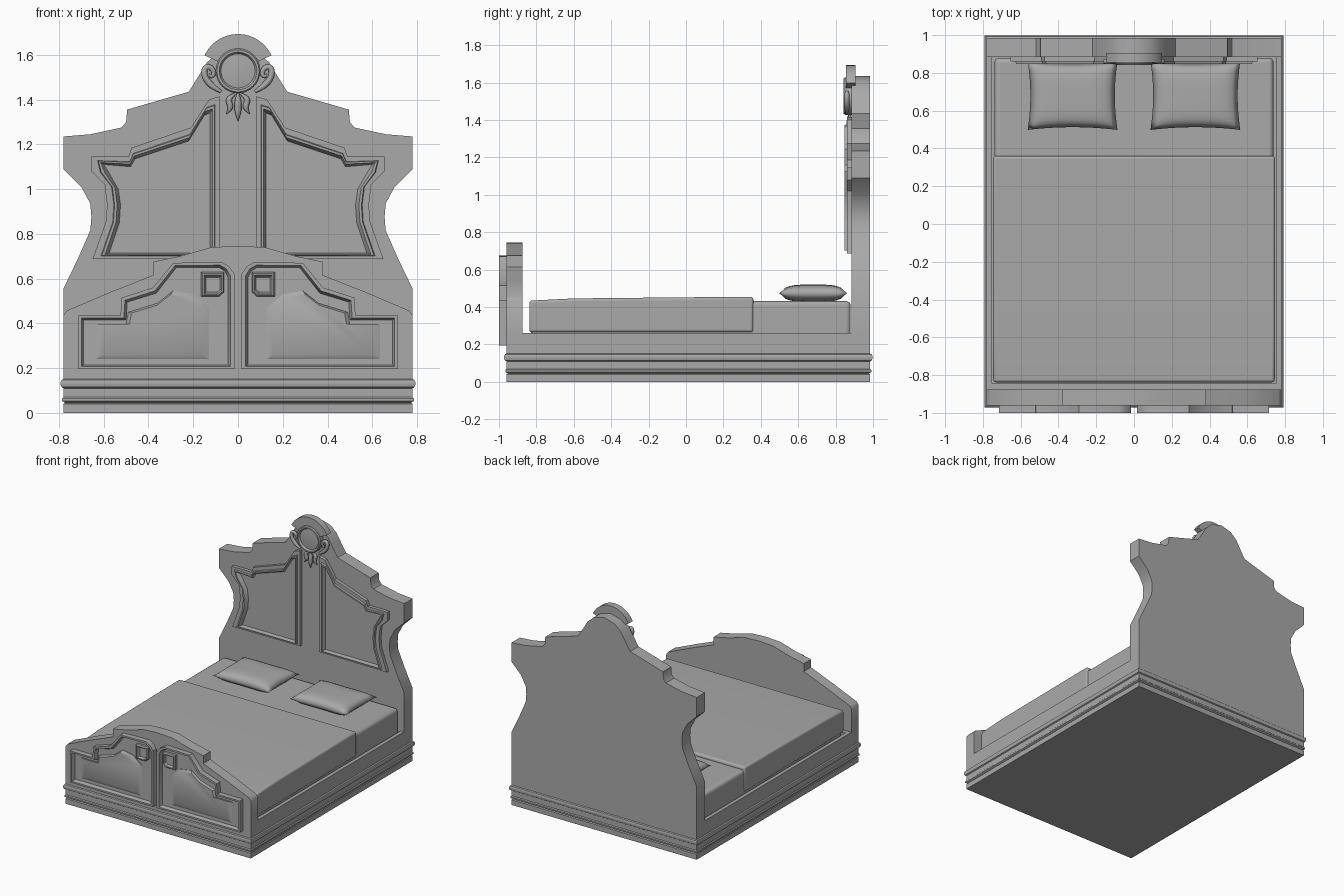
import bpy, bmesh, math
from mathutils import Vector

old = bpy.data.objects.get("Cube")
if old:
    bpy.data.objects.remove(old, do_unlink=True)

grey = bpy.data.materials.new("plain grey")
grey.use_nodes = True
grey.diffuse_color = (0.4, 0.4, 0.4, 1)
grey.node_tree.nodes["Principled BSDF"].inputs["Base Color"].default_value = (0.4, 0.4, 0.4, 1)


def finish(name, bm, mirror="", origin_z=0.0, bevel=0.0, angle=35):
    bmesh.ops.recalc_face_normals(bm, faces=bm.faces)
    mesh = bpy.data.meshes.new(name)
    bm.to_mesh(mesh)
    bm.free()
    mesh.materials.append(grey)
    ob = bpy.data.objects.new(name, mesh)
    bpy.context.collection.objects.link(ob)
    ob.location.z = origin_z
    bpy.ops.object.select_all(action="DESELECT")
    ob.select_set(True)
    bpy.context.view_layer.objects.active = ob
    bpy.ops.object.shade_smooth_by_angle(angle=math.radians(angle))
    if mirror:
        mod = ob.modifiers.new("mirror", "MIRROR")
        mod.use_axis = ["X" in mirror, "Y" in mirror, "Z" in mirror]
        mod.merge_threshold = 0.0005
    if bevel:
        mod = ob.modifiers.new("round", "BEVEL")
        mod.width, mod.segments = bevel, 4
    return ob


def loft(name, loops, **kw):
    """Join matching closed loops of points and cap both ends."""
    bm = bmesh.new()
    rings = [[bm.verts.new(p) for p in loop] for loop in loops]
    n = len(rings[0])
    for a, b in zip(rings, rings[1:]):
        for i in range(n):
            j = (i + 1) % n
            bm.faces.new((a[i], a[j], b[j], b[i]))
    bm.faces.new(rings[0])
    bm.faces.new(rings[-1])
    return finish(name, bm, **kw)


def at_y(pts, y):
    return [(x, y, z) for x, z in pts]


def slab(name, pts, front, back, **kw):
    return loft(name, [at_y(pts, front), at_y(pts, back)], **kw)


def symmetric(half):
    return half + [(-x, z) for x, z in reversed(half) if x > 0]


def shrink(pts, s):
    cx = sum(p[0] for p in pts) / len(pts)
    cz = sum(p[1] for p in pts) / len(pts)
    return [(cx + (x - cx) * s, cz + (z - cz) * s) for x, z in pts]


def moulding(name, outer, inner, profile, **kw):
    """Profile gives (fraction from outer to inner outline, depth y)."""
    loops = []
    for t, y in profile:
        loops.append([(a + (c - a) * t, y, b + (d - b) * t)
                      for (a, b), (c, d) in zip(outer, inner)])
    return loft(name, loops, mirror="X", **kw)


def rect(x, y0, y1, z):
    return [(-x, y0, z), (x, y0, z), (x, y1, z), (-x, y1, z)]


# Bed base with moulded plinth, side rails and mattress well
plinth = [(0, 0), (0, .04), (-.008, .045), (.006, .053), (.006, .064), (0, .07), (0, .11),
          (.008, .115), (.012, .125), (.012, .137), (.008, .147), (0, .152), (0, .26)]
loft("bed_base", [rect(.78 + o, -.96 - o, .985 + o, z) for o, z in plinth]
     + [rect(.752, -.845, .885, .26), rect(.752, -.845, .885, .2)])

# Headboard and footboard slabs
headboard = [(.78, .26), (.78, .555), (.715, .69), (.66, .815), (.655, .875), (.66, .935),
             (.70, 1.01), (.78, 1.09), (.78, 1.235), (.66, 1.245), (.52, 1.275), (.5, 1.30),
             (.495, 1.355), (.22, 1.435), (.17, 1.515), (.14, 1.565), (.09, 1.61), (0, 1.635)]
slab("headboard", symmetric(headboard), .885, .985)
footboard = [(.78, .26), (.78, .435), (.765, .457), (.57, .54), (.38, .615), (.38, .675),
             (.26, .70), (.12, .74), (0, .746)]
slab("footboard", symmetric(footboard), -.96, -.875)

# Headboard panels
outer = [(.08, .69), (.08, 1.415), (.13, 1.40), (.21, 1.275), (.475, 1.185), (.49, 1.145),
         (.655, 1.145), (.655, 1.08), (.595, 1.02), (.585, .93), (.59, .855), (.65, .687)]
inner = [(.125, .715), (.125, 1.34), (.15, 1.33), (.22, 1.215), (.46, 1.135), (.48, 1.10),
         (.60, 1.11), (.575, 1.07), (.535, 1.0), (.525, .93), (.53, .85), (.575, .715)]
moulding("headboard_panel", outer, inner,
         [(0, .89), (0, .86), (.5, .86), (.56, .847), (.75, .847), (1, .876)])

# Footboard panels: frame, raised field and corner rosette
outer = [(.015, .195), (.015, .62), (.04, .655), (.075, .675), (.29, .67),
         (.38, .56), (.52, .515), (.525, .435), (.715, .435), (.715, .195)]
inner = [(.045, .215), (.045, .605), (.06, .635), (.085, .65), (.275, .65),
         (.365, .535), (.495, .495), (.50, .415), (.69, .415), (.69, .215)]
moulding("footboard_panel", outer, inner,
         [(0, -.95), (0, -1), (.6, -1), (.75, -.99), (1, -.972)])
field = [(.13, .24), (.635, .24), (.635, .395), (.5, .395), (.49, .45),
         (.36, .49), (.29, .545), (.2, .53), (.13, .47)]
moulding("footboard_field", field, shrink(field, .88),
         [(0, -.965), (0, -.976), (1, -.988)])
rosette = [(.062, .54), (.062, .63), (.165, .63), (.165, .52), (.085, .52)]
moulding("corner_rosette", rosette, shrink(rosette, .6),
         [(0, -.965), (0, -.99), (.3, -.997), (.6, -.997), (1, -.978)])

# Crest arch over the headboard
steps = [math.radians(25 + 130 * i / 14) for i in range(15)]


def arc(r, angles):
    return [(r * math.cos(a), 1.528 + r * math.sin(a)) for a in angles]


slab("crest_arch", arc(.165, steps) + arc(.1, reversed(steps)), .855, .905)

# Round medallion
full = [math.tau * i / 32 for i in range(32)]
dish = [(.1, .89), (.1, .85), (.094, .842), (.084, .842), (.076, .855), (.03, .85)]
loft("medallion", [at_y(arc(r, full), y) for r, y in dish])


def sprig(name, pts, depth, y=.868):
    """Tapered carved strand; points are (x, z, thickness)."""
    cu = bpy.data.curves.new(name, "CURVE")
    cu.dimensions = "3D"
    cu.bevel_depth, cu.bevel_resolution, cu.use_fill_caps = depth, 2, True
    cu.resolution_u = 4
    sp = cu.splines.new("BEZIER")
    sp.bezier_points.add(len(pts) - 1)
    for bp, (x, z, r) in zip(sp.bezier_points, pts):
        bp.co = (x, y, z)
        bp.radius = r
        bp.handle_left_type = bp.handle_right_type = "AUTO"
    cu.materials.append(grey)
    ob = bpy.data.objects.new(name, cu)
    bpy.context.collection.objects.link(ob)


# Side scrolls and hanging leaves of the crest
for side, label in ((1, "left"), (-1, "right")):
    scroll = [(.075, 1.435, .5), (.12, 1.465, 1), (.15, 1.515, 1), (.14, 1.545, .9),
              (.112, 1.53, .8), (.115, 1.505, .7), (.13, 1.51, .5)]
    sprig(label + "_scroll", [(side * x, z, r) for x, z, r in scroll], .014, .86)
    leaf = [(.015, 1.425, .4), (.04, 1.40, 1), (.035, 1.365, 1), (.052, 1.335, .1)]
    sprig(label + "_leaf", [(side * x, z, r) for x, z, r in leaf], .013, .875)
sprig("middle_leaf", [(0, 1.43, .4), (0, 1.385, 1), (0, 1.345, .9), (0, 1.305, .1)], .016, .873)

# Mattress and blanket
loft("mattress", [rect(.738, -.83, .88, .2), rect(.738, -.83, .88, .432)], bevel=.025)
loft("blanket", [[(-x, y, .265), (-x, y, top), (x, y, top), (x, y, .265)]
                 for x, y, top in ((.745, -.838, .434), (.747, -.6, .446),
                                   (.747, 0, .452), (.747, .36, .455))], bevel=.015)

# Pair of pillows with pinched corners
bm = bmesh.new()
bmesh.ops.create_grid(bm, x_segments=16, y_segments=16, size=1)
for v in bm.verts:
    u, w = v.co.x, v.co.y
    puff = math.sqrt(max(0, (1 - u ** 4) * (1 - w ** 4)))
    v.co = Vector((.325 + .238 * u * (1 - .06 * (1 - w * w)),
                   .68 + .182 * w * (1 - .08 * (1 - u * u)), .046 * puff))
finish("pillows", bm, mirror="XZ", origin_z=.474, angle=60)
